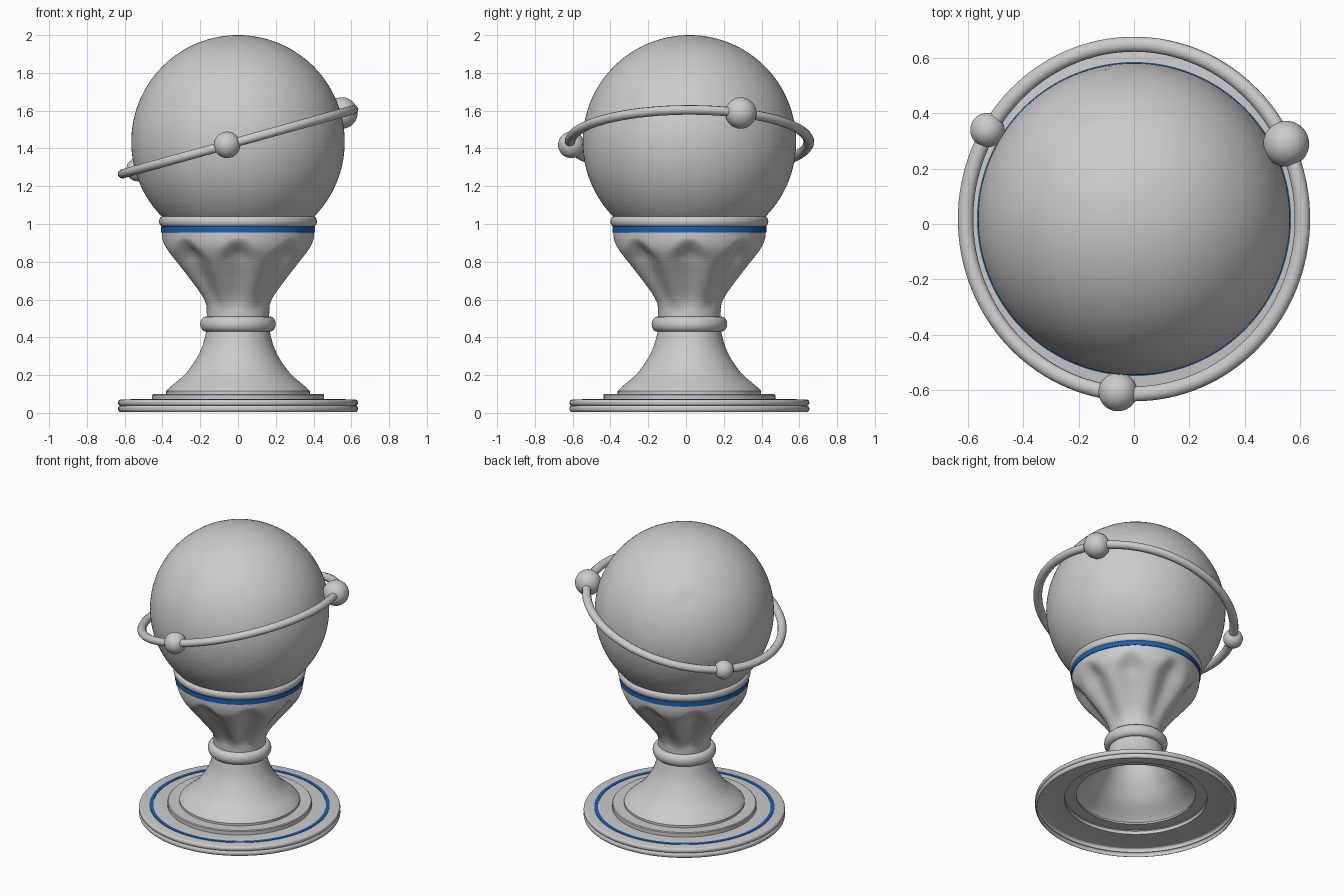
import bpy, bmesh, math
from mathutils import Vector

cube = bpy.data.objects.get("Cube")
if cube:
    bpy.data.objects.remove(cube, do_unlink=True)

CY = 0.018          # depth offset of the trophy axis
TILT = math.radians(15.5)
BALL_R, BALL_Z = 0.565, 1.435


def material(name, rgb):
    m = bpy.data.materials.new(name)
    m.use_nodes = True
    m.diffuse_color = (*rgb, 1)
    m.node_tree.nodes["Principled BSDF"].inputs["Base Color"].default_value = (*rgb, 1)
    return m


GREY = material("light_grey", (0.6, 0.6, 0.6))
BLUE = material("blue", (0.01, 0.12, 0.45))


def finish(name, bm, mat, angle=35):
    mesh = bpy.data.meshes.new(name)
    bm.to_mesh(mesh)
    bm.free()
    mesh.materials.append(mat)
    ob = bpy.data.objects.new(name, mesh)
    bpy.context.collection.objects.link(ob)
    bpy.ops.object.select_all(action="DESELECT")
    ob.select_set(True)
    bpy.context.view_layer.objects.active = ob
    bpy.ops.object.shade_smooth_by_angle(angle=math.radians(angle))
    return ob


def lathe(name, profile, mat, steps=96, shrink=None, closed=False):
    """Turn a bottom-to-top (radius, height) profile about the trophy axis."""
    bm = bmesh.new()
    rings = []
    for r, z in profile:
        ring = []
        for j in range(steps):
            a = math.tau * j / steps
            q = r - (shrink(z, a) if shrink else 0)
            ring.append(bm.verts.new((q * math.cos(a), CY + q * math.sin(a), z)))
        rings.append(ring)
    pairs = list(zip(rings, rings[1:])) + ([(rings[-1], rings[0])] if closed else [])
    for low, high in pairs:
        for j in range(steps):
            k = (j + 1) % steps
            bm.faces.new((low[j], low[k], high[k], high[j]))
    return finish(name, bm, mat)


def smooth_path(points, n=6):
    """Catmull-Rom resampling of a profile."""
    p = [Vector(q) for q in [points[0]] + points + [points[-1]]]
    out = []
    for a, b, c, d in zip(p, p[1:], p[2:], p[3:]):
        for i in range(n):
            t = i / n
            out.append(0.5 * (2 * b + (c - a) * t + (2 * a - 5 * b + 4 * c - d) * t * t
                              + (3 * b - a - 3 * c + d) * t ** 3))
    return [tuple(v) for v in out] + [points[-1]]


def bead(r, z0, z1, bulge, n=8):
    """Rounded band profile from z0 to z1."""
    mid, half = (z0 + z1) / 2, (z1 - z0) / 2
    return [(r - bulge + bulge * math.cos(t), mid + half * math.sin(t))
            for t in (math.pi * (i / n - 0.5) for i in range(n + 1))]


# Hollow base plate: two stacked rounded rims, then a flat top
lathe("base_plate", bead(0.635, 0.005, 0.038, 0.012) + bead(0.635, 0.038, 0.07, 0.012)
      + [(0.45, 0.07)], GREY)
lathe("base_stripe", [(0.568, 0.07), (0.568, 0.073), (0.545, 0.073), (0.545, 0.07)], BLUE)
lathe("base_step", [(0.455, 0.07), (0.455, 0.095), (0.45, 0.1), (0.375, 0.1)], GREY)

# Flared foot
foot = [(0.38, 0.115), (0.355, 0.14), (0.28, 0.205), (0.225, 0.28), (0.19, 0.35), (0.168, 0.43)]
lathe("foot", [(0.38, 0.1)] + smooth_path(foot), GREY)

# Neck ring
lathe("neck_ring", [(0.16, 0.43)] + bead(0.2, 0.43, 0.51, 0.03) + [(0.16, 0.51)], GREY)


# Cup with eight scooped flutes
def flute(z, a):
    rise = min(max((z - 0.54) / 0.28, 0), 1)
    wave = 0.5 + 0.5 * math.cos(8 * a)
    top = 0.86 + 0.07 * wave
    fall = min(max((top - z) / 0.09, 0), 1)
    ease = fall * fall * (3 - 2 * fall)
    return 0.05 * rise * ease * wave


cup = [(0.165, 0.51), (0.17, 0.56), (0.2, 0.62), (0.27, 0.71), (0.345, 0.8),
       (0.385, 0.86), (0.4, 0.91), (0.403, 0.955)]
lathe("cup", smooth_path(cup), GREY, steps=128, shrink=flute)

# Blue band and rounded collar
lathe("cup_band", [(0.38, 0.955), (0.408, 0.955), (0.408, 0.987), (0.38, 0.987)], BLUE)
lathe("collar", [(0.37, 0.985)] + bead(0.418, 0.985, 1.042, 0.022) + [(0.37, 1.042)], GREY)


# Globe with shallow dimples on the back
def sphere(name, centre, r, u=48, v=24, dimples=()):
    bm = bmesh.new()
    bmesh.ops.create_uvsphere(bm, u_segments=u, v_segments=v, radius=r)
    for vert in bm.verts:
        n = vert.co.normalized()
        for direction, size in dimples:
            gap = (n - Vector(direction).normalized()).length * r / size
            if gap < 1:
                vert.co -= n * 0.005 * (1 - gap * gap)
    bmesh.ops.translate(bm, verts=bm.verts, vec=centre)
    return finish(name, bm, GREY)


sphere("globe", (0, CY, BALL_Z), BALL_R, 128, 64,
       [((-0.28, 0.41, 0.3), 0.06), ((-0.17, 0.38, 0.38), 0.05), ((-0.12, 0.545, 0.09), 0.035)])

# Tilted orbit ring
tube = [(0.632 + 0.028 * math.cos(t), 0.025 * math.sin(t))
        for t in (math.tau * (i + 0.5) / 12 for i in range(12))]
orbit = lathe("orbit_ring", tube, GREY, steps=128, closed=True)
for vert in orbit.data.vertices:
    vert.co.y -= CY
orbit.rotation_euler.y = -TILT
orbit.location = (0, CY, BALL_Z)

# Small balls riding on the ring
for name, x, y, r in (("large_moon", 0.55, 0.29, 0.083),
                      ("front_moon", -0.058, -0.607, 0.07),
                      ("small_moon", -0.53, 0.34, 0.062)):
    sphere(name, (x, y, BALL_Z + x * math.tan(TILT)), r)
